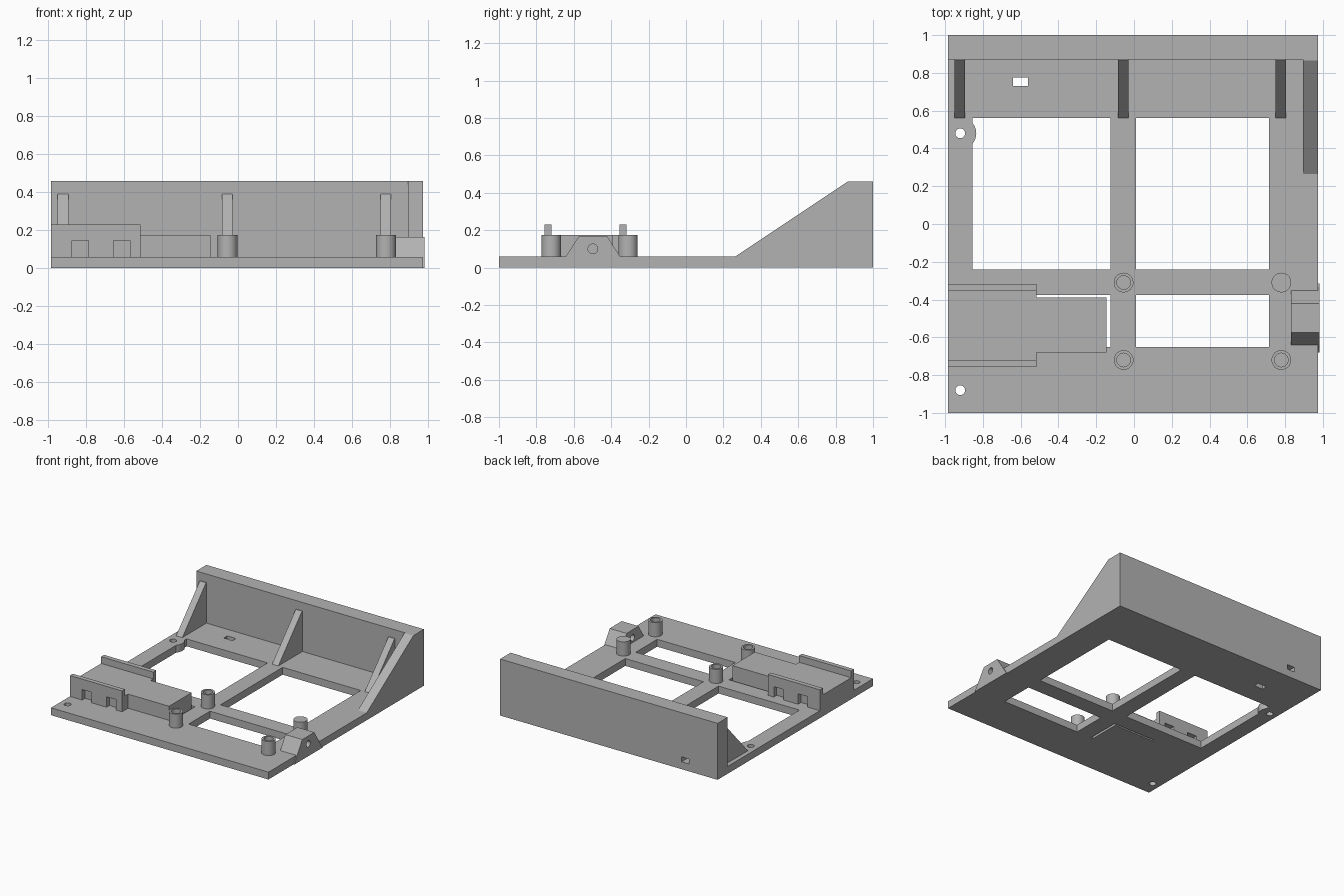
import bpy
import bmesh
from math import radians
from mathutils import Matrix

cube = bpy.data.objects.get("Cube")
if cube:
    bpy.data.objects.remove(cube, do_unlink=True)

grey = bpy.data.materials.new("plain grey")
grey.use_nodes = True
COLOUR = (0.45, 0.45, 0.45, 1)
grey.diffuse_color = COLOUR
grey.node_tree.nodes["Principled BSDF"].inputs["Base Color"].default_value = COLOUR


def finish(name, bm):
    bmesh.ops.recalc_face_normals(bm, faces=bm.faces)
    mesh = bpy.data.meshes.new(name)
    bm.to_mesh(mesh)
    bm.free()
    mesh.materials.append(grey)
    obj = bpy.data.objects.new(name, mesh)
    bpy.context.collection.objects.link(obj)
    return obj


def profile(name, yz, x0, x1):
    """Extrude a side outline along x."""
    bm = bmesh.new()
    face = bm.faces.new([bm.verts.new((x0, y, z)) for y, z in yz])
    new = bmesh.ops.extrude_face_region(bm, geom=[face])["geom"]
    verts = [v for v in new if isinstance(v, bmesh.types.BMVert)]
    bmesh.ops.translate(bm, verts=verts, vec=(x1 - x0, 0, 0))
    return finish(name, bm)


def box(name, x0, x1, y0, y1, z0, z1):
    return profile(name, [(y0, z0), (y1, z0), (y1, z1), (y0, z1)], x0, x1)


def cylinder(name, centre, radius, depth, axis="Z"):
    bm = bmesh.new()
    turn = Matrix.Rotation(radians(90 if axis == "X" else 0), 4, "Y")
    bmesh.ops.create_cone(bm, cap_ends=True, segments=40, radius1=radius, radius2=radius,
                          depth=depth, matrix=Matrix.Translation(centre) @ turn)
    return finish(name, bm)


def combine(obj, other, operation="DIFFERENCE"):
    """Apply a boolean and drop the helper."""
    mod = obj.modifiers.new("combine", "BOOLEAN")
    mod.operation = operation
    mod.solver = "EXACT"
    mod.object = other
    bpy.context.view_layer.objects.active = obj
    bpy.ops.object.modifier_apply(modifier=mod.name)
    bpy.data.objects.remove(other, do_unlink=True)


def smooth(obj):
    bpy.ops.object.select_all(action="DESELECT")
    obj.select_set(True)
    bpy.context.view_layer.objects.active = obj
    bpy.ops.object.shade_smooth_by_angle(angle=radians(30))


LEFT, RIGHT, DECK = 0.975, -0.985, 0.06

# Base plate with its windows, slits and screw holes
base = box("base_plate", RIGHT, LEFT, -1, 1, 0, DECK)
windows = [
    (-0.855, -0.125, -0.24, 0.56),
    (0.01, 0.715, -0.24, 0.56),
    (0.01, 0.715, -0.65, -0.375),
    (-0.145, -0.125, -0.65, -0.375),
    (-0.515, -0.135, -0.39, -0.375),
    (-0.64, -0.56, 0.73, 0.775),
]
for x0, x1, y0, y1 in windows:
    combine(base, box("cutter", x0, x1, y0, y1, -0.1, 0.2))
combine(base, cylinder("boss", (-0.92, 0.48, DECK / 2), 0.085, DECK), "UNION")
combine(base, box("cutter", RIGHT - 0.2, RIGHT, 0.3, 0.7, -0.1, 0.2))
for y in (0.48, -0.88):
    combine(base, cylinder("cutter", (-0.92, y, 0), 0.026, 0.4))
smooth(base)

# Back wall with a small square pocket
wall = box("back_wall", RIGHT, LEFT, 0.87, 1, 0, 0.46)
combine(wall, box("cutter", -0.725, -0.66, 0.9, 1.1, 0.025, 0.1))

# Side gusset and support ribs
profile("side_gusset", [(0.265, DECK), (0.265, 0), (0.88, 0), (0.88, 0.46), (0.865, 0.46)],
        0.895, LEFT)
for i, x in enumerate((-0.922, -0.057, 0.778)):
    profile(f"support_rib_{i + 1}", [(0.56, 0.05), (0.88, 0.05), (0.88, 0.39), (0.865, 0.39),
                                     (0.56, DECK)], x - 0.028, x + 0.028)

# Raised platform, wider between the rails
box("platform_narrow", -0.52, -0.145, -0.68, -0.39, 0.05, 0.175)
box("platform_wide", RIGHT, -0.515, -0.72, -0.355, 0.05, 0.175)

# Notched rails
for name, y0, y1 in (("front_rail", -0.757, -0.72), ("rear_rail", -0.355, -0.317)):
    rail = box(name, RIGHT, -0.515, y0, y1, 0.05, 0.23)
    for x in (-0.832, -0.612):
        combine(rail, box("cutter", x - 0.043, x + 0.043, y0 - 0.1, y1 + 0.1, 0, 0.145))

# Mounting posts, one of them solid
for x in (-0.055, 0.78):
    for y in (-0.31, -0.72):
        post = cylinder("mounting_post", (x, y, 0.1125), 0.052, 0.125)
        if (x, y) != (0.78, -0.31):
            combine(post, cylinder("cutter", (x, y, 0.16), 0.036, 0.17))
        smooth(post)

# Side bracket with a cross hole
bracket = profile("side_bracket", [(-0.68, 0), (-0.315, 0), (-0.42, 0.165), (-0.575, 0.165)],
                  0.83, 0.982)
combine(bracket, cylinder("cutter", (0.9, -0.498, 0.1), 0.026, 0.5, "X"))
smooth(bracket)
